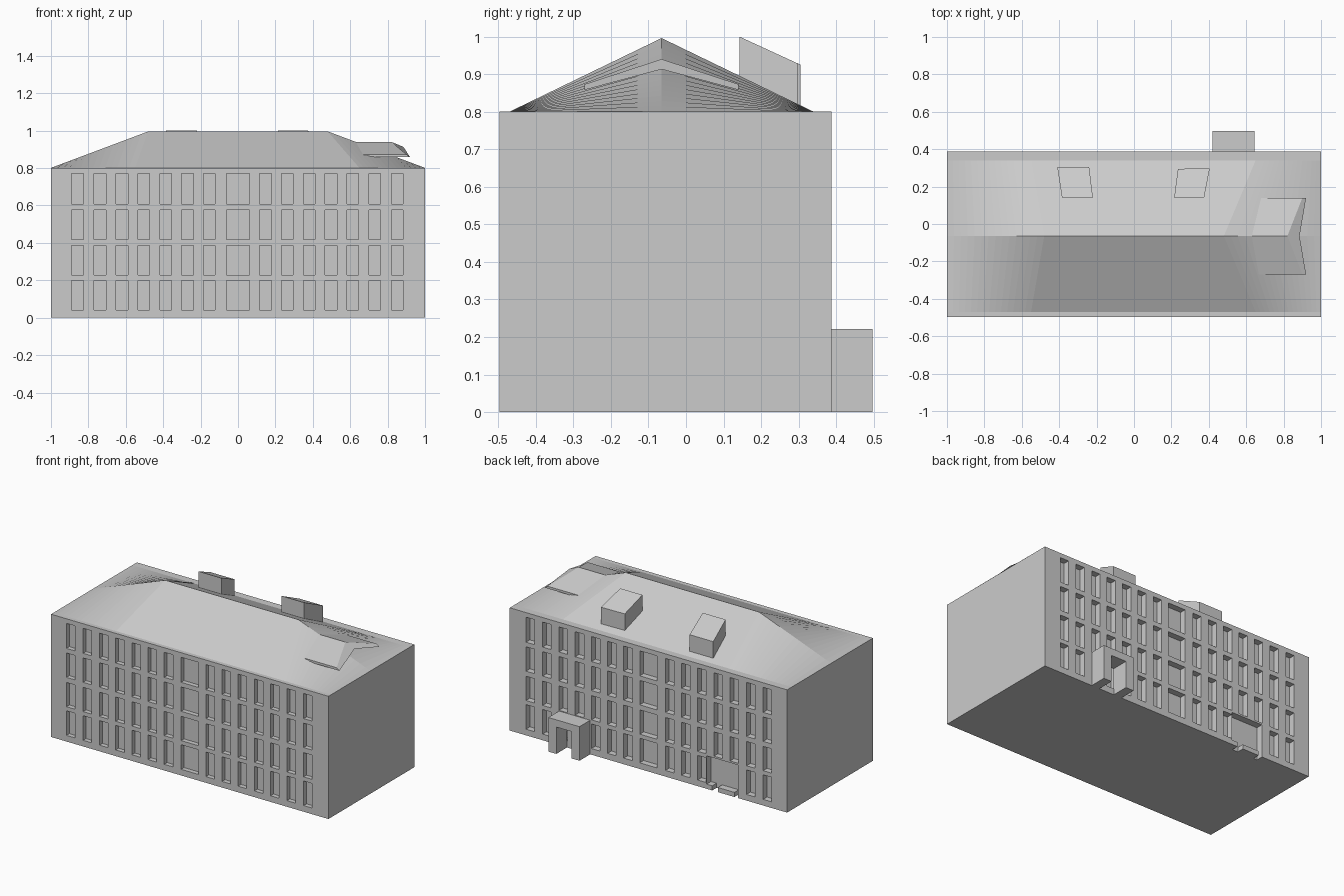
import bpy, bmesh

if "Cube" in bpy.data.objects:
    bpy.data.objects.remove(bpy.data.objects["Cube"])

FRONT, BACK, EAVE_Z, RIDGE_Y = -0.497, 0.387, 0.8, -0.065


def make(name, bm):
    bmesh.ops.recalc_face_normals(bm, faces=bm.faces)
    mesh = bpy.data.meshes.new(name)
    bm.to_mesh(mesh)
    bm.free()
    ob = bpy.data.objects.new(name, mesh)
    bpy.context.collection.objects.link(ob)
    return ob


def loft(bm, bottom, top):
    # closed prism between two matching loops
    a = [bm.verts.new(p) for p in bottom]
    b = [bm.verts.new(p) for p in top]
    bm.faces.new(a[::-1])
    bm.faces.new(b)
    for i in range(len(a)):
        j = (i + 1) % len(a)
        bm.faces.new((a[i], a[j], b[j], b[i]))


def box(bm, x0, x1, y0, y1, z0, z1):
    pts = [(x0, y0), (x1, y0), (x1, y1), (x0, y1)]
    loft(bm, [(x, y, z0) for x, y in pts], [(x, y, z1) for x, y in pts])


# Main block
bm = bmesh.new()
box(bm, -1, 1, FRONT, BACK, 0, EAVE_Z)
body = make("main_block", bm)

# Window recesses on both long sides: seven narrow columns each side of a wide one
columns = [(0, 0.125)]
for c in (0.15, 0.267, 0.383, 0.5, 0.617, 0.735, 0.855):
    columns += [(c - 0.003, 0.062), (-c - 0.003, 0.062)]
rows = [(0.04, 0.2), (0.227, 0.385), (0.418, 0.577), (0.607, 0.77)]
bm = bmesh.new()
for c, w in columns:
    for r, (z0, z1) in enumerate(rows):
        x0, x1 = c - w / 2, c + w / 2
        box(bm, x0, x1, FRONT - 0.05, FRONT + 0.03, z0, z1)
        if not (r == 0 and -0.66 < c < -0.45):
            box(bm, x0, x1, BACK - 0.04, BACK + 0.05, z0, z1)
# Wide entrance recess at the back
box(bm, -0.645, -0.42, BACK - 0.045, BACK + 0.05, -0.05, 0.215)
cutter = make("window_cutter", bm)
cutter.hide_render = True
mod = body.modifiers.new("windows", 'BOOLEAN')
mod.operation, mod.solver, mod.object = 'DIFFERENCE', 'EXACT', cutter
bpy.context.view_layer.objects.active = body
bpy.ops.object.modifier_apply(modifier=mod.name)
bpy.data.objects.remove(cutter)

# Low step blocks inside the entrance recess
bm = bmesh.new()
for x0, x1 in ((-0.62, -0.5), (-0.46, -0.42)):
    box(bm, x0, x1, BACK - 0.05, BACK, 0, 0.03)
make("entrance_steps", bm)

# Roof: straight ridge, ruled ends sinking down to the eaves line
N = 14
stations = [(-1 + 0.52 * i / N, -1 + 0.45 * i / N, i / N) for i in range(N + 1)]
stations += [(0.48 + 0.52 * i / N, 0.65 + 0.35 * i / N, 1 - i / N) for i in range(N + 1)]
bm = bmesh.new()
prev = None
for rx, ex, h in stations:
    cur = [bm.verts.new(p) for p in ((ex, -0.47, EAVE_Z),
                                     (rx, RIDGE_Y, EAVE_Z + 0.195 * h + 0.001),
                                     (ex, 0.34, EAVE_Z))]
    if prev:
        for k in (0, 1):
            bm.faces.new((prev[k], cur[k], cur[k + 1], prev[k + 1]))
    prev = cur
roof = make("roof", bm)
if roof.data.polygons[0].normal.z < 0:
    roof.data.flip_normals()

# Small gabled canopy on the right roof end
bm = bmesh.new()
prof = [(-0.27, 0.873), (RIDGE_Y, 0.94), (0.14, 0.873),
        (0.14, 0.858), (RIDGE_Y, 0.913), (-0.27, 0.858)]
inner = [0.66, 0.61, 0.66, 0.7, 0.66, 0.7]
outer = [0.9, 0.82, 0.9, 0.92, 0.885, 0.92]
loft(bm, [(x, y, z) for x, (y, z) in zip(inner, prof)],
     [(x, y, z) for x, (y, z) in zip(outer, prof)])
make("roof_canopy", bm)

# Two skewed roof boxes on the back slope
for name, plan in (("roof_box_left", [(-0.41, 0.305), (-0.24, 0.305), (-0.22, 0.142), (-0.385, 0.142)]),
                   ("roof_box_right", [(0.235, 0.295), (0.405, 0.297), (0.375, 0.142), (0.215, 0.142)])):
    bm = bmesh.new()
    loft(bm, [(x, y, 0.805) for x, y in plan],
         [(x, y, 1.0 - (y - 0.142) * 0.46) for x, y in plan])
    make(name, bm)

# Back porch: one arch-shaped profile pushed out from the wall
arch = [(0.42, 0), (0.42, 0.222), (0.645, 0.222), (0.645, 0),
        (0.587, 0), (0.587, 0.175), (0.478, 0.175), (0.478, 0)]
bm = bmesh.new()
loft(bm, [(x, BACK - 0.002, z) for x, z in arch], [(x, 0.497, z) for x, z in arch])
make("porch", bm)
